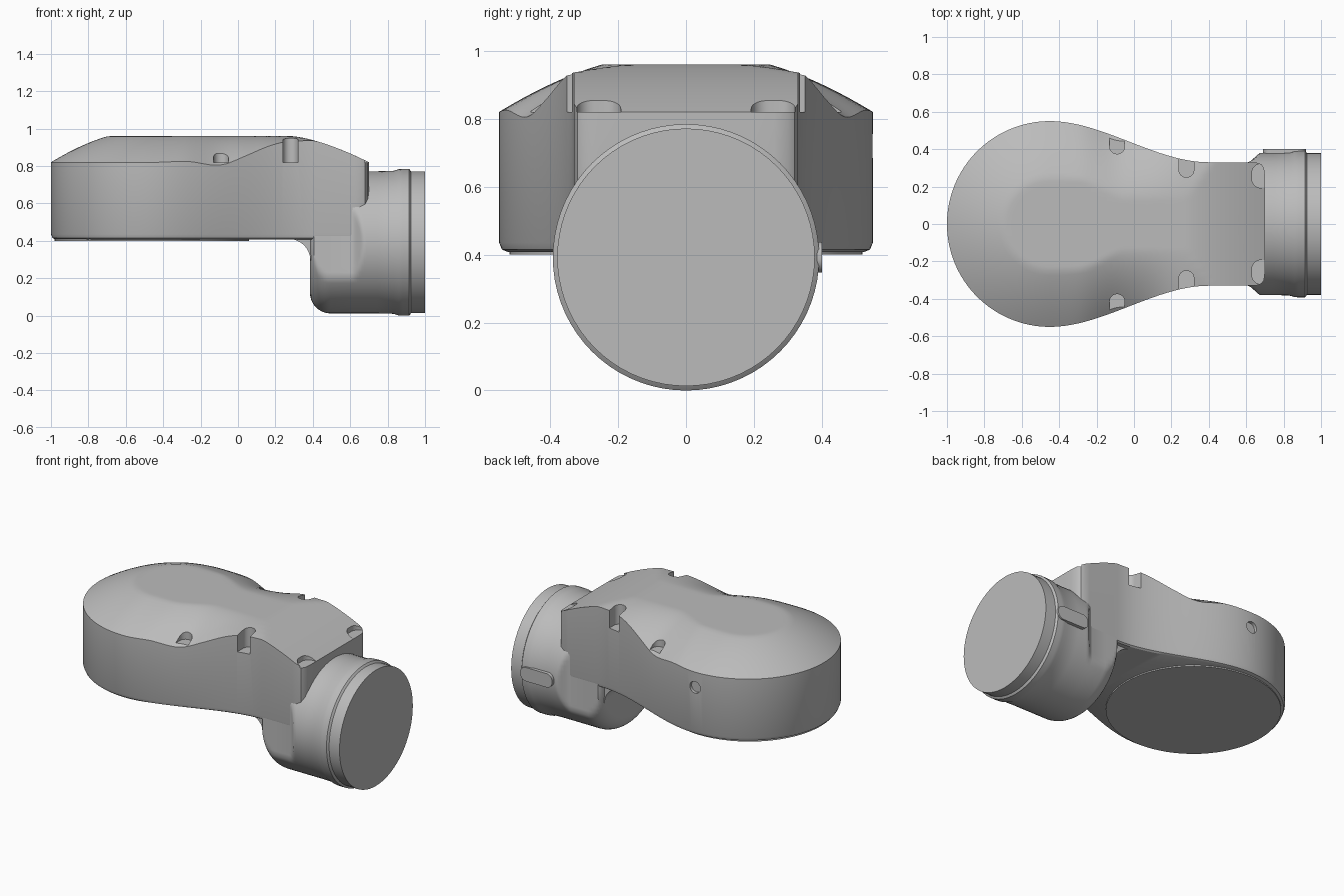
import bpy, bmesh, math
from mathutils import Matrix, Vector

cube = bpy.data.objects.get("Cube")
if cube:
    bpy.data.objects.remove(cube, do_unlink=True)

grey = bpy.data.materials.new("light_grey")
grey.use_nodes = True
colour = (0.5, 0.5, 0.5, 1)
grey.diffuse_color = colour
grey.node_tree.nodes["Principled BSDF"].inputs["Base Color"].default_value = colour


def ease(a, b, x):
    t = min(max((x - a) / (b - a), 0), 1)
    return t * t * (3 - 2 * t)


def finish(name, bm, smooth=True):
    bmesh.ops.remove_doubles(bm, verts=bm.verts, dist=0.0002)
    bmesh.ops.recalc_face_normals(bm, faces=bm.faces)
    mesh = bpy.data.meshes.new(name)
    bm.to_mesh(mesh)
    bm.free()
    mesh.materials.append(grey)
    ob = bpy.data.objects.new(name, mesh)
    bpy.context.collection.objects.link(ob)
    if smooth:
        shade(ob)
    return ob


def shade(ob):
    bpy.ops.object.select_all(action='DESELECT')
    ob.select_set(True)
    bpy.context.view_layer.objects.active = ob
    bpy.ops.object.shade_smooth_by_angle(angle=math.radians(32))


def loft(name, rings, smooth=True):
    """Skin closed rings that all have the same number of points."""
    bm = bmesh.new()
    loops = [[bm.verts.new(p) for p in ring] for ring in rings]
    for a, b in zip(loops, loops[1:]):
        for i in range(len(a)):
            j = (i + 1) % len(a)
            bm.faces.new((a[i], a[j], b[j], b[i]))
    return finish(name, bm, smooth)


def prism(name, points, direction, smooth=True):
    """Extrude a flat polygon along a direction."""
    bm = bmesh.new()
    face = bm.faces.new([bm.verts.new(p) for p in points])
    geom = bmesh.ops.extrude_face_region(bm, geom=[face])["geom"]
    moved = [v for v in geom if isinstance(v, bmesh.types.BMVert)]
    bmesh.ops.translate(bm, verts=moved, vec=Vector(direction))
    return finish(name, bm, smooth)


def cylinder(name, centre, radius, depth, axis):
    bm = bmesh.new()
    turn = Vector((0, 0, 1)).rotation_difference(Vector(axis)).to_matrix().to_4x4()
    bmesh.ops.create_cone(bm, cap_ends=True, segments=64, radius1=radius,
                          radius2=radius, depth=depth,
                          matrix=Matrix.Translation(centre) @ turn)
    return finish(name, bm)


def slot(cx, cy, hx, hy, r, n=8):
    """Rounded rectangle outline."""
    pts = []
    for k, (sx, sy) in enumerate(((1, 1), (-1, 1), (-1, -1), (1, -1))):
        for i in range(n + 1):
            a = math.pi / 2 * (k + i / n)
            pts.append((cx + sx * (hx - r) + r * math.cos(a),
                        cy + sy * (hy - r) + r * math.sin(a)))
    return pts


# Body: round head easing into a narrow neck, with a domed top
HEAD, RAD = -0.45, 0.55


def top(x, y):
    d = math.hypot(min(x - HEAD, 0), y)
    drop = 0.16 * (max(d - 0.13, 0) / 0.42) ** 1.6
    drop *= 1 + 0.4 * math.exp(-((x + 0.07) / 0.15) ** 2) - 0.5 * ease(0.05, 0.3, x)
    z = 0.98 - drop - 0.02 * ease(-0.3, -0.05, x)
    slope = 0.96 - 0.14 * (max(x - 0.28, 0) / 0.42) ** 1.5
    return min(z, slope)


half = [(0.7, 0), (0.7, 0.1), (0.7, 0.19), (0.7, 0.26), (0.695, 0.3), (0.68, 0.32)]
for i in range(41):
    x = 0.65 + (HEAD - 0.65) * i / 40
    half.append((x, RAD - 0.22 * ease(HEAD, 0.4, x)))
for i in range(1, 33):
    a = math.pi / 2 * (1 + i / 32)
    half.append((HEAD + RAD * math.cos(a), RAD * math.sin(a)))
outline = half + [(x, -y) for x, y in reversed(half[1:-1])]


def ring(t, height):
    pts = []
    for x, y in outline:
        s = min(max(x, HEAD), 0.55)
        px, py = s + (x - s) * t, y * t
        pts.append((px, py, height(px, py)))
    return pts


rings = [ring(t, lambda x, y, z=z: z)
         for t, z in ((0, 0.408), (0.955, 0.408), (0.985, 0.415), (1, 0.435))]
rings += [ring(1 - i / 24, top) for i in range(25)]
body = loft("body", rings, False)

# Screw recesses in the shoulders, and a round recess in the back side
cutters = []
for side in (-1, 1):
    for x, y, hx, hy, r in ((-0.09, 0.475, 0.04, 0.1, 0.039),
                            (0.28, 0.35, 0.04, 0.1, 0.039),
                            (0.73, 0.257, 0.1, 0.065, 0.05)):
        pts = [(px, py, 0.82) for px, py in slot(x, side * y, hx, hy, r)]
        cutters.append(prism("recess_cutter", pts, (0, 0, 0.4), False))
cutters.append(cylinder("side_hole_cutter", (HEAD, RAD, 0.72), 0.038, 0.04, (0, 1, 0)))
for cutter in cutters:
    cutter.hide_render = True
    mod = body.modifiers.new("recess", 'BOOLEAN')
    mod.operation, mod.solver, mod.object = 'DIFFERENCE', 'EXACT', cutter
bpy.context.view_layer.update()
cut_mesh = bpy.data.meshes.new_from_object(
    body.evaluated_get(bpy.context.evaluated_depsgraph_get()))
body.modifiers.clear()
body.data = cut_mesh
for cutter in cutters:
    bpy.data.objects.remove(cutter, do_unlink=True)
shade(body)

# Round base pad under the head
cylinder("base_pad", (HEAD - 0.01, 0, 0.406), 0.52, 0.012, (0, 0, 1))

# Connector: turned sleeve whose inner end is flattened to the neck width
AXIS = 0.392
profile = [(0.385, 0), (0.385, 0.27)]
profile += [(0.495 - 0.11 * math.cos(a), 0.27 + 0.11 * math.sin(a))
            for a in (math.pi / 2 * i / 10 for i in range(1, 11))]
profile += [(0.6 + 0.0125 * i, 0.38) for i in range(13)]
profile += [(0.83, 0.382), (0.86, 0.391), (0.88, 0.392), (0.915, 0.392),
            (0.92, 0.386), (0.925, 0.379), (1, 0.379), (1, 0)]
rings = []
for x, r in profile:
    w = 0.328 + 0.066 * ease(0.6, 0.7, x)
    pts = []
    for i in range(72):
        a = math.tau * i / 72
        pts.append((x, min(max(r * math.cos(a), -w), w), AXIS + r * math.sin(a)))
    rings.append(pts)
loft("connector", rings)

# Concave fillet joining the underside to the connector
fillet = [(0.42, -0.29, 0.3), (0.42, -0.29, 0.42), (0.27, -0.29, 0.42)]
for i in range(13):
    a = math.pi / 2 * i / 12
    fillet.append((0.27 + 0.117 * math.sin(a), -0.29, 0.295 + 0.115 * math.cos(a)))
prism("underside_fillet", fillet, (0, 0.58, 0))

# Raised key on the back side of the connector
key = [(x, 0.36, z) for x, z in slot(0.805, 0.392, 0.115, 0.045, 0.04)]
prism("connector_key", key, (0, 0.04, 0))
